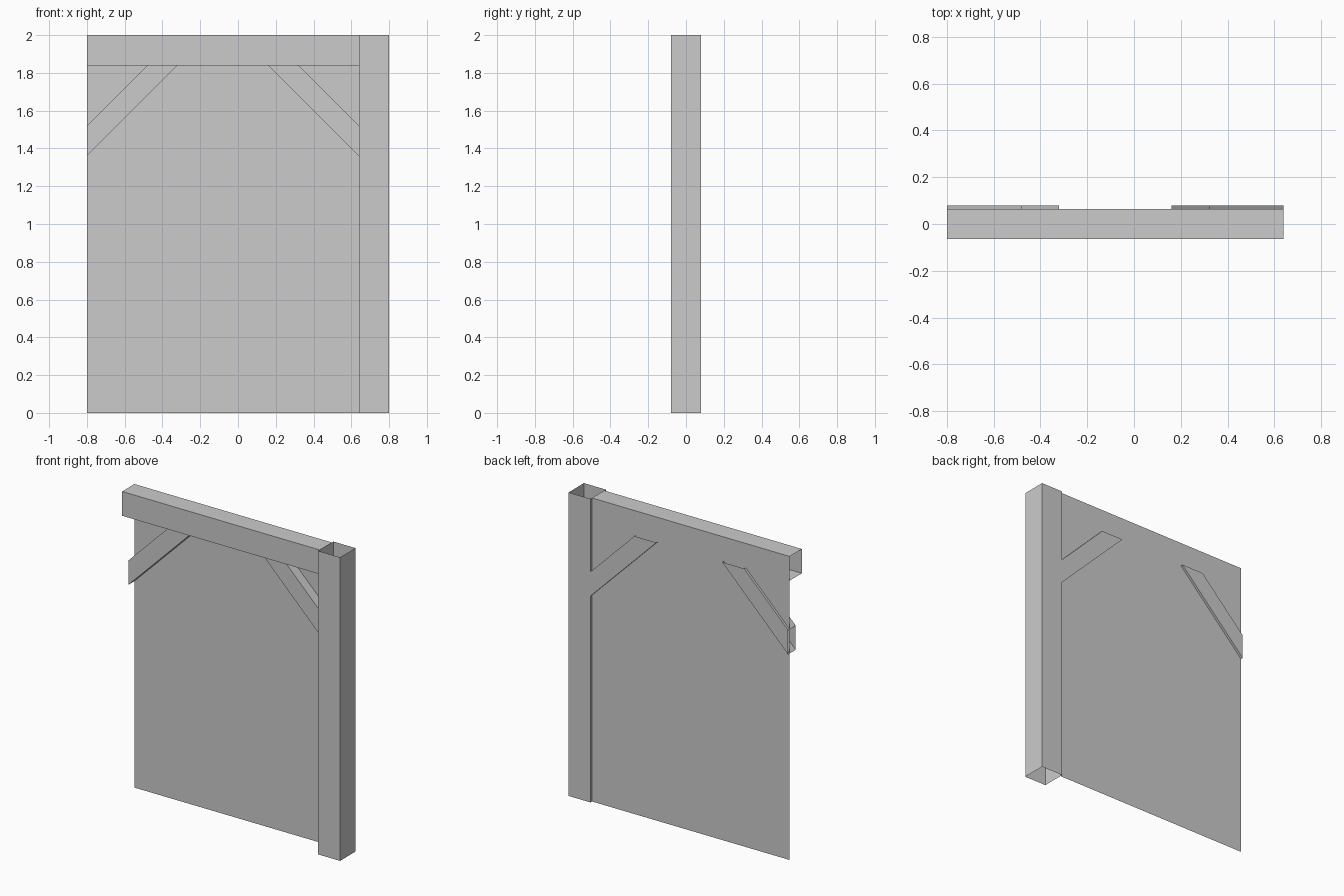
import bpy
from mathutils import Vector

if "Cube" in bpy.data.objects:
    bpy.data.objects.remove(bpy.data.objects["Cube"])


def sweep(name, profile, path_a, closed=True):
    """Open-ended shell between a start profile and an end profile."""
    n = len(profile)
    verts = list(profile) + list(path_a)
    count = n if closed else n - 1
    faces = [(i, (i + 1) % n, n + (i + 1) % n, n + i) for i in range(count)]
    mesh = bpy.data.meshes.new(name)
    mesh.from_pydata([Vector(v) for v in verts], [], faces)
    mesh.update()
    obj = bpy.data.objects.new(name, mesh)
    bpy.context.collection.objects.link(obj)
    return obj


LEFT, POST_L, POST_R = -0.8, 0.64, 0.8
TOP, BEAM_Z = 2.0, 1.84
D, P = 0.064, 0.08          # beam half depth, post half depth
MID = (LEFT + POST_L) / 2   # centre of the wall bay

# Corner post: square tube without caps
square = [(POST_L, -P), (POST_R, -P), (POST_R, P), (POST_L, P)]
sweep("corner_post", [(x, y, TOP) for x, y in square][::-1],
      [(x, y, 0) for x, y in square][::-1])

# Top beam: channel (top, front, bottom) closed at the back by the panel
channel = [(D, TOP), (-D, TOP), (-D, BEAM_Z), (D, BEAM_Z)]
sweep("top_beam", [(LEFT, y, z) for y, z in channel],
      [(POST_L, y, z) for y, z in channel], closed=False)

# Wall panel: single sheet
sweep("wall_panel", [(LEFT, D, 0), (LEFT, D, TOP)],
      [(POST_L, D, 0), (POST_L, D, TOP)], closed=False)

# Diagonal braces: open-ended, mirrored about the bay centre
for name, s in (("left_brace", -1), ("right_brace", 1)):
    def ring(x_low, z_low, x_high, z_high):
        pts = [(x_low, 0, z_low), (x_low, P, z_low),
               (x_high, P, z_high), (x_high, 0, z_high)]
        pts = [(MID + s * x, y, z) for x, y, z in pts]
        return pts if s < 0 else pts[::-1]

    sweep(name, ring(0.72, 1.36, 0.72, 1.52), ring(0.24, BEAM_Z, 0.40, BEAM_Z))
